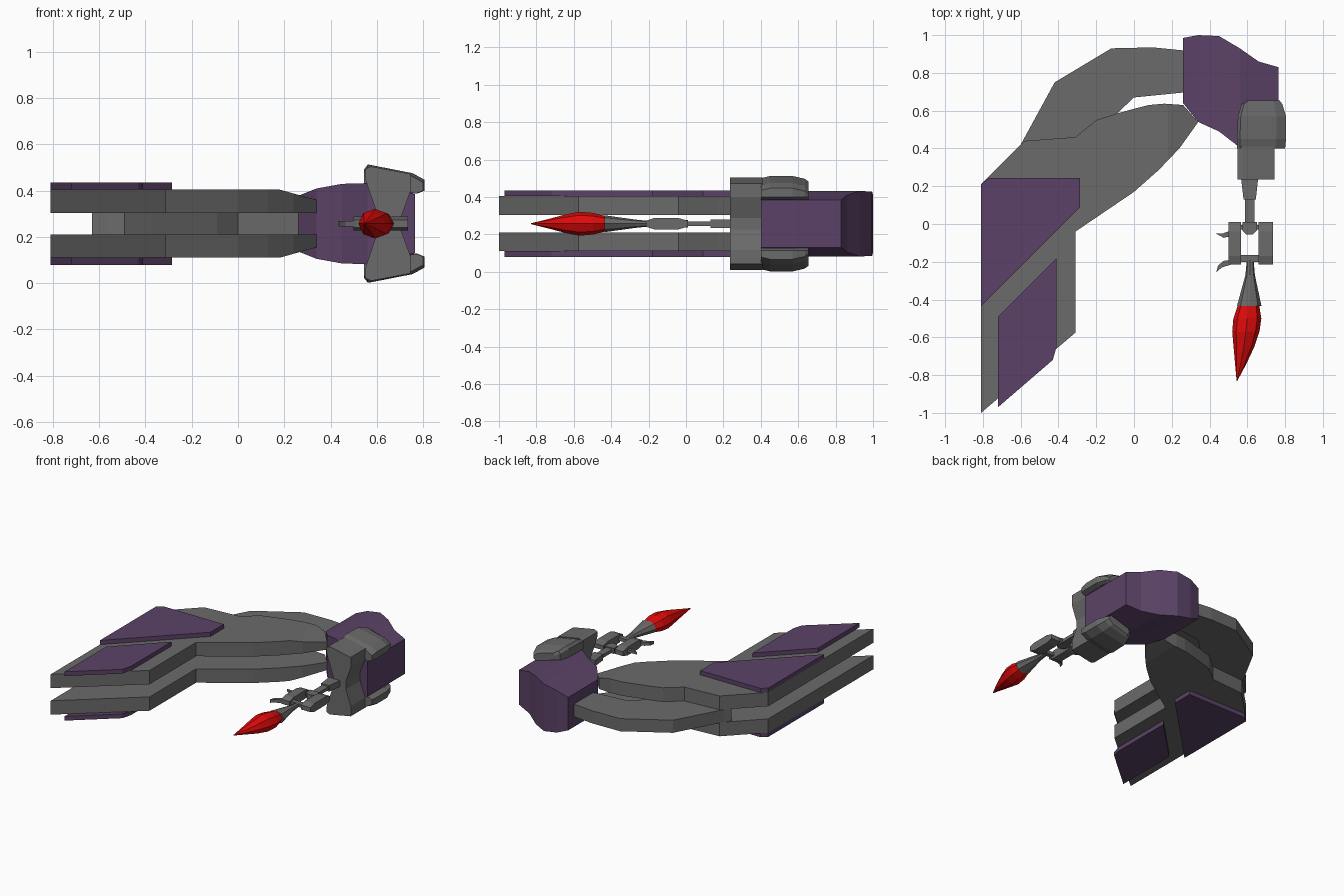
import bpy, bmesh, math

if "Cube" in bpy.data.objects:
    bpy.data.objects.remove(bpy.data.objects["Cube"])

C = 0.257  # height of the horizontal symmetry plane


def material(name, rgb):
    m = bpy.data.materials.new(name)
    m.diffuse_color = (*rgb, 1)
    m.use_nodes = True
    m.node_tree.nodes["Principled BSDF"].inputs["Base Color"].default_value = m.diffuse_color
    return m


GREY = material("grey metal", (0.145, 0.145, 0.145))
PURPLE = material("dark purple", (0.105, 0.055, 0.135))
RED = material("flame red", (0.72, 0.003, 0.003))


def finish(name, bm, mat):
    bmesh.ops.recalc_face_normals(bm, faces=bm.faces[:])
    me = bpy.data.meshes.new(name)
    bm.to_mesh(me)
    bm.free()
    me.materials.append(mat)
    ob = bpy.data.objects.new(name, me)
    ob.location.z = C
    bpy.context.collection.objects.link(ob)
    return ob


def loft(rings):
    """Skin rings of equal point count and cap both ends."""
    bm = bmesh.new()
    vs = [[bm.verts.new(p) for p in r] for r in rings]
    n = len(vs[0])
    for a, b in zip(vs, vs[1:]):
        for i in range(n):
            j = (i + 1) % n
            bm.faces.new((a[i], a[j], b[j], b[i]))
    bm.faces.new(vs[0])
    bm.faces.new(vs[-1][::-1])
    return bm


def prism(outline, axis, a, b):
    """Extrude a 2D outline along an axis from a to b."""
    put = {'x': lambda p, t: (t, p[0], p[1]),
           'y': lambda p, t: (p[0], t, p[1]),
           'z': lambda p, t: (p[0], p[1], t)}[axis]
    return loft([[put(p, t) for p in outline] for t in (a, b)])


def box(x0, x1, y0, y1, h):
    return prism([(x0, y0), (x1, y0), (x1, y1), (x0, y1)], 'z', -h, h)


def spindle(path, sides):
    """Round loft along points (x, y, z, rx, rz) running along y."""
    return loft([[(x + rx * math.cos(t), y, z + rz * math.sin(t))
                  for t in (2 * math.pi * k / sides for k in range(sides))]
                 for x, y, z, rx, rz in path])


# Outlines seen from above
blade = [(-.81, -1.0), (-.31, -.575), (-.31, -.04), (0, .17), (.13, .285), (.24, .40),
         (.34, .54), (.26, .63), (.16, .637), (.08, .63), (0, .61), (-.09, .585), (-.20, .55),
         (-.31, .46), (-.58, .44), (-.81, .21)]
rear_panel = [(-.81, .21), (-.77, .243), (-.285, .243), (-.285, .09), (-.81, -.435)]
tip_panel = [(-.41, -.18), (-.72, -.49), (-.72, -.97), (-.43, -.72), (-.41, -.65)]

for s, side in ((1, "upper"), (-1, "lower")):
    # Grey blade, its outer face sloping down toward the joint
    bm = prism(blade, 'z', s * .046, s * .147)
    bmesh.ops.bisect_plane(bm, geom=bm.verts[:] + bm.edges[:] + bm.faces[:],
                           plane_co=(.18, 0, 0), plane_no=(1, 0, 0))
    for v in bm.verts:
        if abs(v.co.z) > .1:
            v.co.z -= s * max(0, v.co.x - .18) * .28
    finish(side + "_blade", bm, GREY)
    # Purple armour panels
    finish(side + "_rear_panel", prism(rear_panel, 'z', s * .147, s * .178), PURPLE)
    finish(side + "_tip_panel", prism(tip_panel, 'z', s * .147, s * .178), PURPLE)
    # Clamp jaw gripping the joint housing
    rings = []
    for y, x0, x1, drop in ((.40, .545, .80, .012), (.45, .545, .805, 0),
                            (.57, .55, .805, 0), (.635, .57, .785, .015), (.655, .60, .77, .03)):
        w = x1 - x0
        rings.append([(x0, y, s * .175), (x0, y, s * (.235 - drop)),
                      (x0 + .06 * w, y, s * (.255 - drop)), (x0 + .80 * w, y, s * (.218 - drop)),
                      (x1, y, s * (.190 - drop)), (x1, y, s * .142), (x1 - .12 * w, y, s * .13)])
    finish(side + "_clamp_jaw", loft(rings), GREY)

# Outer arc sandwiched between the blades
arc = [(-.63, .375), (-.565, .35), (-.49, .33), (-.37, .40), (-.09, .585), (0, .67),
       (.10, .68), (.30, .70), (.30, .915), (.10, .935), (-.12, .93), (-.42, .75), (-.60, .42)]
finish("outer_arc", prism(arc, 'z', -.046, .046), GREY)

# Purple joint housing: stations of x, front y, back y, half height
stations = [(.26, .64, .985, .12), (.34, .54, 1.0, .152), (.45, .49, .995, .172),
            (.56, .405, .93, .175), (.66, .40, .86, .152), (.765, .40, .83, .127)]
finish("joint_housing", loft([[(x, a, -h), (x, b, -h), (x, b, h), (x, a, h)]
                              for x, a, b, h in stations]), PURPLE)

# Clamp front: waisted slab joining both jaws
half = [(.705, .03), (.745, .14), (.745, .215), (.575, .247), (.548, .235), (.552, .185), (.605, .03)]
slab = half + [(x, -z) for x, z in reversed(half)]
finish("clamp_front", prism(slab, 'y', .235, .41), GREY)

# Slim arm
finish("arm_collar", prism([(.58, .13), (.645, .13), (.657, .24), (.567, .24)], 'z', -.022, .022), GREY)
finish("arm_rod", box(.588, .638, .0, .135, .012), GREY)
finish("arm_pivot", prism([(.575, .01), (.575, -.035), (.595, -.055), (.63, -.055), (.65, -.035), (.65, .01)],
                          'z', -.02, .02), GREY)

# Twin side blocks, cross bars and hooks
block = [(-.215, -.016), (-.17, -.03), (-.04, -.03), (.01, -.016),
         (.01, .016), (-.04, .03), (-.17, .03), (-.215, .016)]
for name, x0, x1 in (("left_block", .50, .567), ("right_block", .658, .735)):
    finish(name, prism(block, 'x', x0, x1), GREY)
for name, y0, y1 in (("front_bar", -.20, -.165), ("back_bar", -.03, -.005)):
    finish(name, box(.55, .67, y0, y1, .012), GREY)
finish("small_hook", prism([(.51, -.035), (.47, -.05), (.432, -.05), (.475, -.073), (.51, -.065)],
                           'z', -.01, .01), GREY)
finish("large_hook", prism([(.52, -.19), (.475, -.195), (.445, -.22), (.436, -.255), (.465, -.23), (.52, -.213)],
                           'z', -.012, .012), GREY)

# Flared nozzle and flame
finish("nozzle", spindle([(.615, -.19, 0, .018, .014), (.615, -.27, 0, .025, .022),
                          (.61, -.435, 0, .065, .045)], 8), GREY)
finish("flame", spindle([(.607, -.425, 0, .055, .04), (.60, -.50, 0, .074, .058), (.592, -.57, 0, .072, .064),
                         (.582, -.65, 0, .055, .048), (.565, -.74, 0, .03, .024),
                         (.545, -.83, 0, .002, .002)], 8), RED)
